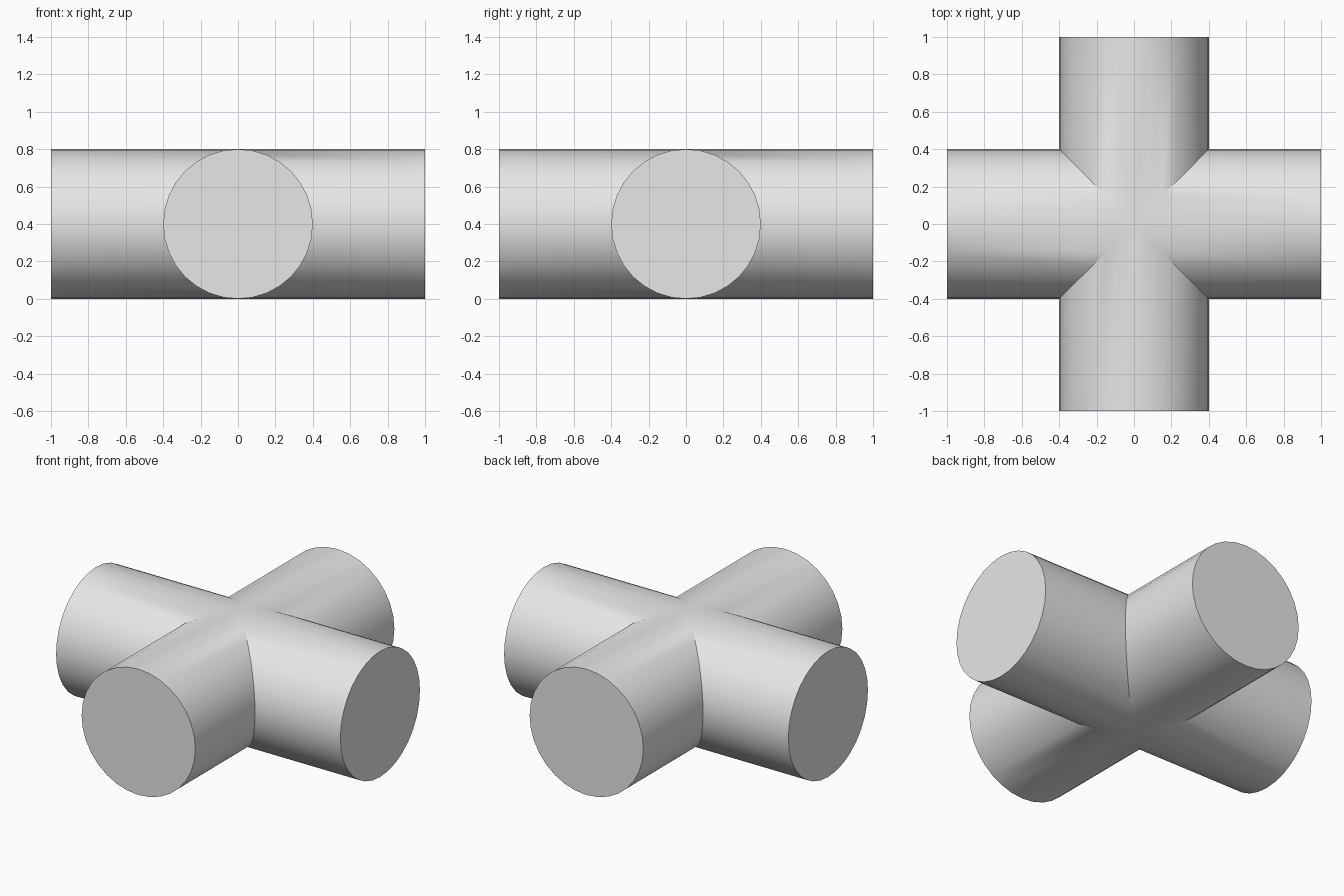
import bpy
import bmesh
import math
from mathutils import Matrix

RADIUS, HALF, SIDES = 0.4, 1.0, 32

cube = bpy.data.objects.get("Cube")
if cube:
    bpy.data.objects.remove(cube, do_unlink=True)

# Plain grey material
grey = bpy.data.materials.new("plain grey")
grey.use_nodes = True
colour = (0.8, 0.8, 0.8, 1)
grey.diffuse_color = colour
grey.node_tree.nodes["Principled BSDF"].inputs["Base Color"].default_value = colour


def add_arm(bm, angle):
    """One round arm, mitred at the centre where it meets its neighbours."""
    turn = Matrix.Translation((0, 0, RADIUS)) @ Matrix.Rotation(angle, 4, 'Z')
    outer, inner = [], []
    for i in range(SIDES):
        a = math.tau * i / SIDES
        y, z = RADIUS * math.cos(a), RADIUS * math.sin(a)
        outer.append(bm.verts.new(turn @ Matrix.Translation((HALF, y, z)).translation))
        inner.append(bm.verts.new(turn @ Matrix.Translation((abs(y), y, z)).translation))
    bm.faces.new(outer)
    for i in range(SIDES):
        j = (i + 1) % SIDES
        bm.faces.new((inner[i], inner[j], outer[j], outer[i]))


# Four arms welded into one cross-shaped pipe
bm = bmesh.new()
for k in range(4):
    add_arm(bm, k * math.pi / 2)
bmesh.ops.remove_doubles(bm, verts=bm.verts, dist=0.0001)
bmesh.ops.recalc_face_normals(bm, faces=bm.faces)
mesh = bpy.data.meshes.new("crossed_cylinders")
bm.to_mesh(mesh)
bm.free()
mesh.materials.append(grey)
cross = bpy.data.objects.new("crossed_cylinders", mesh)
bpy.context.collection.objects.link(cross)

# Smooth sides, sharp caps and mitre seams
bpy.ops.object.select_all(action='DESELECT')
cross.select_set(True)
bpy.context.view_layer.objects.active = cross
bpy.ops.object.shade_smooth_by_angle(angle=math.radians(30))
